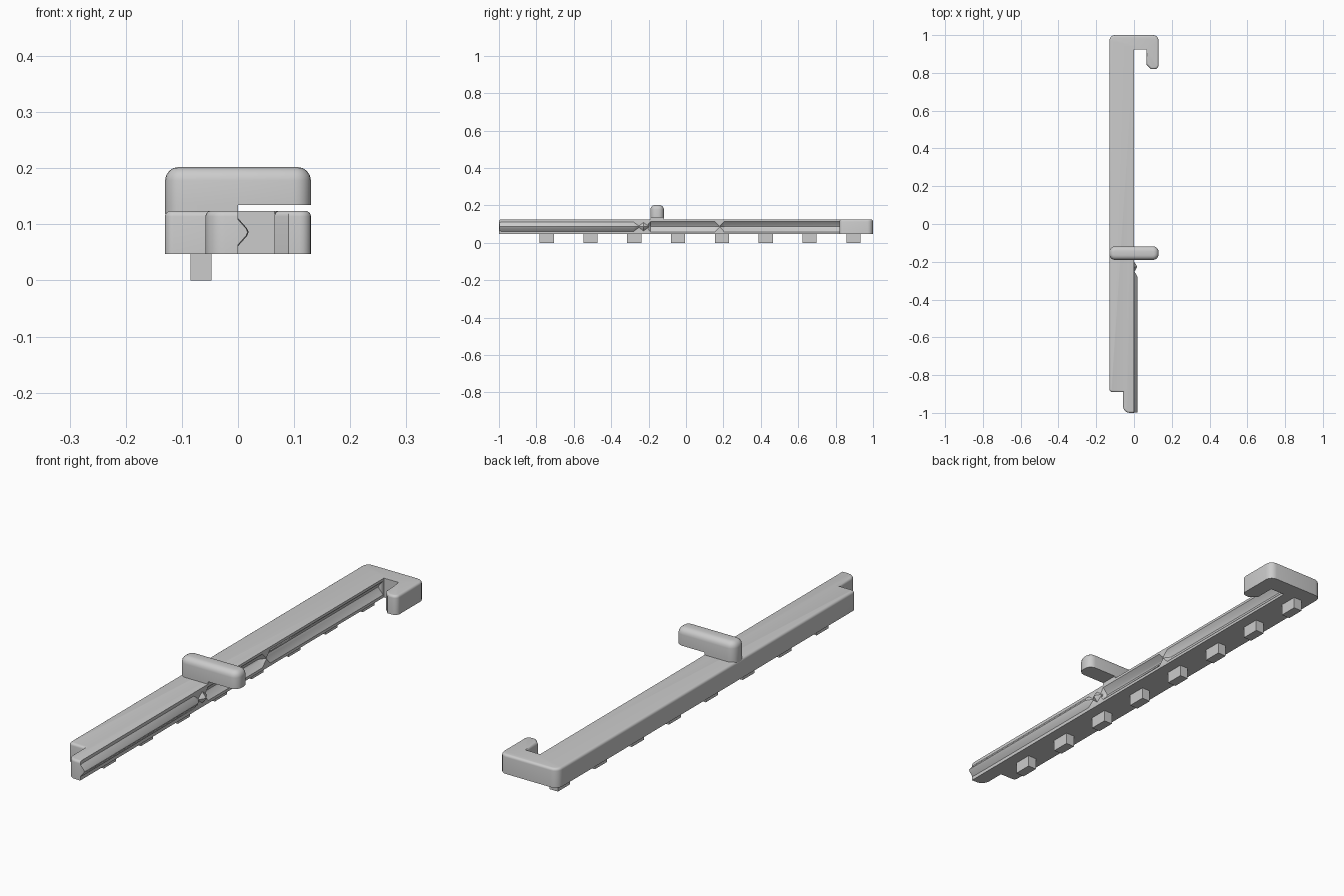
import bpy, bmesh, math

if "Cube" in bpy.data.objects:
    bpy.data.objects.remove(bpy.data.objects["Cube"])

grey = bpy.data.materials.new("light grey plastic")
grey.diffuse_color = (0.6, 0.6, 0.6, 1)
grey.use_nodes = True
grey.node_tree.nodes["Principled BSDF"].inputs["Base Color"].default_value = grey.diffuse_color


def finish(name, bm, smooth=True):
    bmesh.ops.recalc_face_normals(bm, faces=bm.faces[:])
    me = bpy.data.meshes.new(name)
    bm.to_mesh(me)
    bm.free()
    me.materials.append(grey)
    ob = bpy.data.objects.new(name, me)
    bpy.context.collection.objects.link(ob)
    bpy.ops.object.select_all(action='DESELECT')
    ob.select_set(True)
    bpy.context.view_layer.objects.active = ob
    if smooth:
        bpy.ops.object.shade_smooth_by_angle(angle=math.radians(35))
    return ob


def rounded(points, steps=5):
    """Outline from (x, y, radius) corners, with each corner rounded."""
    out = []
    for i, (x, y, r) in enumerate(points):
        if r == 0:
            out.append((x, y))
            continue
        ends = []
        for q in (points[i - 1], points[(i + 1) % len(points)]):
            d = math.hypot(q[0] - x, q[1] - y)
            ends.append(((q[0] - x) / d * r, (q[1] - y) / d * r))
        (ax, ay), (bx, by) = ends
        for k in range(steps + 1):
            a = k / steps * math.pi / 2
            u, v = 1 - math.sin(a), 1 - math.cos(a)
            out.append((x + ax * u + bx * v, y + ay * u + by * v))
    return out


def slab(name, outline, z0, z1, bevel=0, sharp=lambda a, b: False):
    """Extruded outline whose top rim is rounded, except on sharp edges."""
    bm = bmesh.new()
    base = bm.faces.new([bm.verts.new((x, y, z0)) for x, y in outline])
    top = bmesh.ops.extrude_face_region(bm, geom=[base], use_keep_orig=True)
    for v in top["geom"]:
        if isinstance(v, bmesh.types.BMVert):
            v.co.z = z1
    bmesh.ops.recalc_face_normals(bm, faces=bm.faces[:])
    if bevel:
        rim = [e for e in bm.edges
               if all(abs(v.co.z - z1) < 1e-6 for v in e.verts)
               and not sharp(e.verts[0].co, e.verts[1].co)]
        bmesh.ops.bevel(bm, geom=rim, offset=bevel, segments=4, profile=0.5,
                        affect='EDGES', clamp_overlap=True)
    return finish(name, bm)


def vee(name, stations, side, zc=0.086):
    """V-shaped bar along y; stations are (y, scale), side is +1 out or -1 in."""
    prof = [(-0.006, 0.025), (0, 0.025), (0.016, 0.007), (0.019, 0),
            (0.016, -0.007), (0, -0.025), (-0.006, -0.025)]
    bm = bmesh.new()
    rings = [[bm.verts.new((side * (x * s if x > 0 else x), y, zc + z * s))
              for x, z in prof] for y, s in stations]
    n = len(prof)
    for a, b in zip(rings, rings[1:]):
        for i in range(n):
            j = (i + 1) % n
            bm.faces.new((a[i], a[j], b[j], b[i]))
    bm.faces.new(rings[0])
    bm.faces.new(rings[-1])
    return finish(name, bm)


# Long bar with the stepped front end and the hook at the back
bar_outline = rounded([
    (-0.13, -0.89, 0.015), (-0.058, -0.89, 0), (-0.058, -1, 0.035), (0, -1, 0),
    (0, 0.925, 0), (0.065, 0.925, 0), (0.065, 0.845, 0), (0.09, 0.82, 0),
    (0.13, 0.82, 0.02), (0.13, 1, 0.03), (-0.13, 1, 0.03)])


def mating(a, b):
    return (abs(a.x) < 1e-4 and abs(b.x) < 1e-4) or \
        (abs(a.y - 0.925) < 1e-4 and abs(b.y - 0.925) < 1e-4)


bar = slab("clip_bar", bar_outline, 0.047, 0.124, 0.01, mating)

# Groove along the rear half, interrupted by a small detent bump
cutter = vee("groove_cutter", [(-0.21, 0.1), (-0.19, 1.1), (0.155, 1.1),
                               (0.18, 0.08), (0.205, 1.1), (0.92, 1.1)], -1)
cutter.hide_render = True
cutter.hide_viewport = True
cut = bar.modifiers.new("groove", 'BOOLEAN')
cut.operation = 'DIFFERENCE'
cut.solver = 'EXACT'
cut.object = cutter

# Matching ridge along the front half, with a detent notch near its end
vee("ridge", [(-0.998, 0.9), (-0.985, 1), (-0.28, 1), (-0.252, 0.15),
              (-0.227, 0.9), (-0.2, 0.1)], 1)

# Raised crossbar and the neck that joins it to the bar
r = 0.03
slab("crossbar", rounded([(-0.13, -0.19, r), (0.13, -0.19, r),
                          (0.13, -0.118, r), (-0.13, -0.118, r)]),
     0.134, 0.202, 0.024)
slab("crossbar_neck", rounded([(-0.13, -0.19, r), (0, -0.19, 0),
                               (0, -0.118, 0), (-0.13, -0.118, r)]),
     0.118, 0.134)

# Row of pegs underneath
for i in range(8):
    y = -0.745 + i * 0.2343
    slab("peg_%d" % (i + 1), [(-0.085, y - 0.038), (-0.047, y - 0.038),
                              (-0.047, y + 0.038), (-0.085, y + 0.038)], 0, 0.05)
